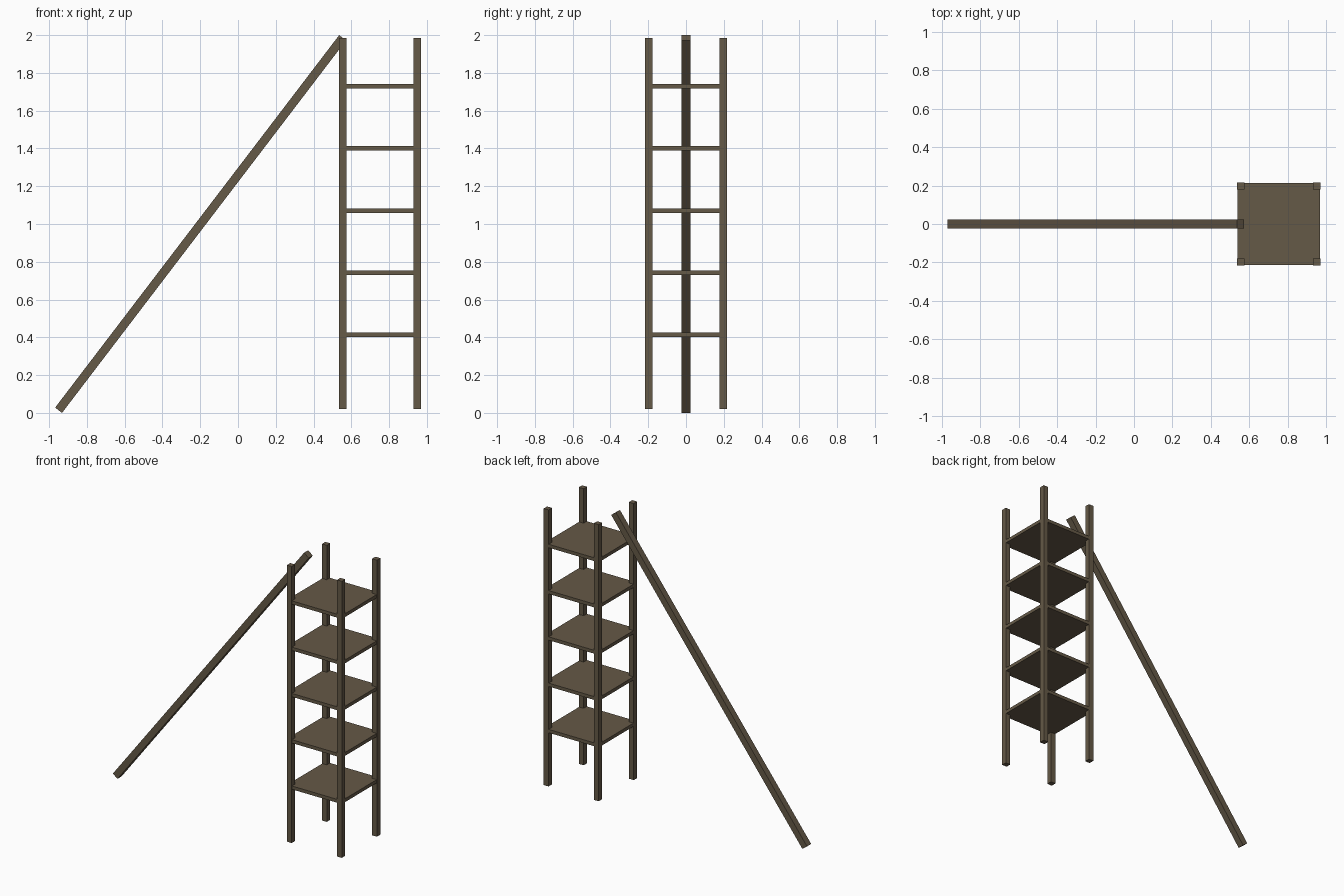
import bpy
from math import radians

cube = bpy.data.objects.get("Cube")
if cube:
    bpy.data.objects.remove(cube, do_unlink=True)

wood = bpy.data.materials.new("weathered_wood")
wood.use_nodes = True
colour = (0.13, 0.1, 0.063, 1)
wood.diffuse_color = colour
wood.node_tree.nodes["Principled BSDF"].inputs["Base Color"].default_value = colour


def box(name, centre, size, tilt=0):
    """Add a wooden box, tilted about the y axis."""
    bpy.ops.mesh.primitive_cube_add(size=1, location=centre)
    obj = bpy.context.object
    obj.name = name
    obj.scale = size
    obj.rotation_euler.y = tilt
    obj.data.materials.append(wood)
    return obj


TOWER_X = 0.752
POST = 0.038
OFFSET = 0.197

# Four corner posts
for side, sx in (("left", 1), ("right", -1)):
    for end, sy in (("front", -1), ("back", 1)):
        box(f"{end}_{side}_post",
            (TOWER_X + sx * OFFSET, sy * OFFSET, 1.003),
            (POST, POST, 1.966))

# Evenly spaced square shelves, set just inside the post faces
for i in range(5):
    box(f"shelf_{i + 1}", (TOWER_X, 0, 0.413 + i * 0.329), (0.428, 0.428, 0.024))

# Long beam leaning against the tower
box("leaning_beam", (-0.198, 0, 1), (0.046, 0.046, 2.48), radians(90 - 52.67))
